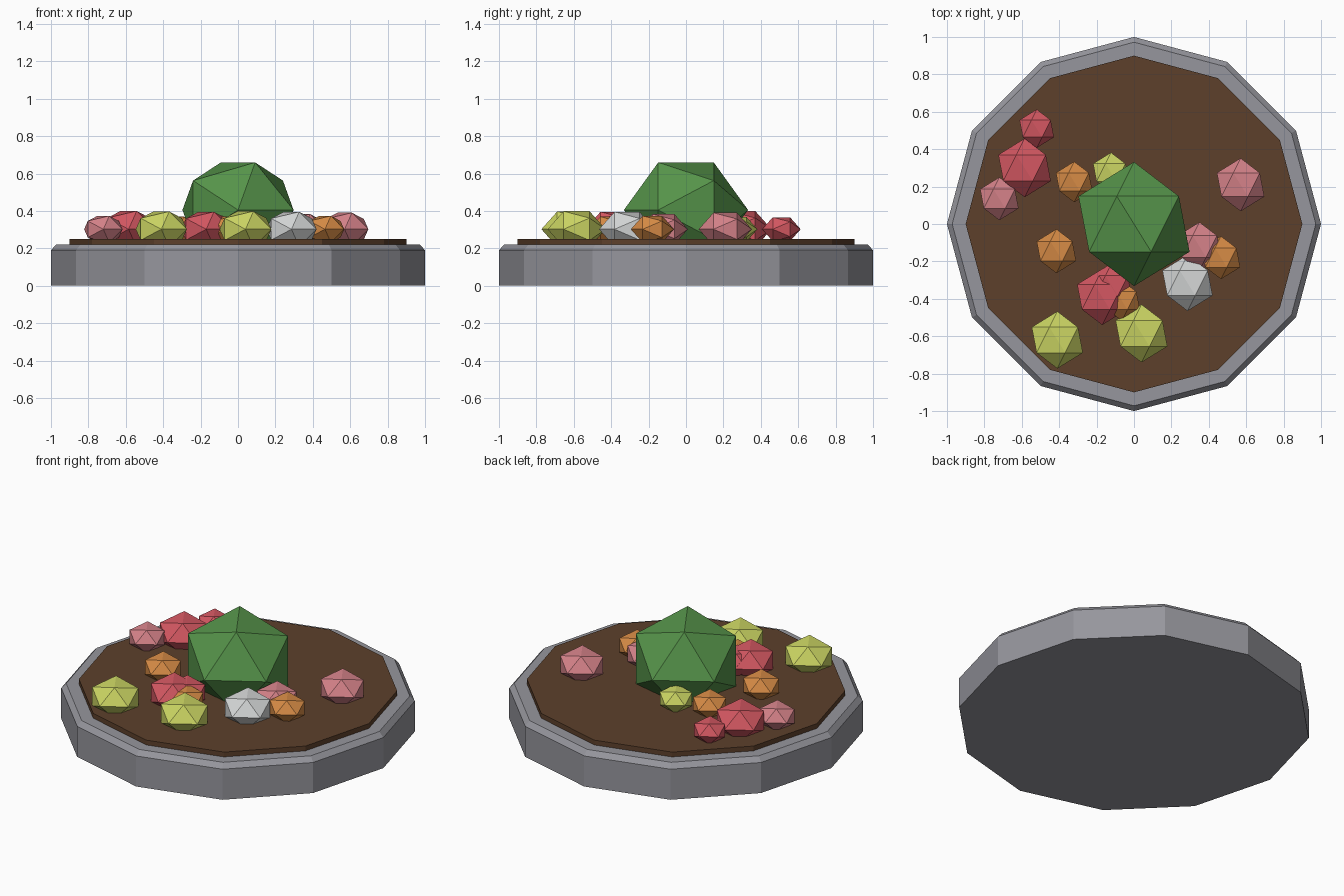
import bpy
import bmesh
from math import atan, pi, sqrt
from mathutils import Matrix, Vector

cube = bpy.data.objects.get("Cube")
if cube:
    bpy.data.objects.remove(cube, do_unlink=True)


def linear(c):
    c /= 255
    return c / 12.92 if c <= 0.04045 else ((c + 0.055) / 1.055) ** 2.4


def material(name, *rgb):
    colour = (*map(linear, rgb), 1)
    mat = bpy.data.materials.new(name)
    mat.use_nodes = True
    mat.diffuse_color = colour
    bsdf = mat.node_tree.nodes["Principled BSDF"]
    bsdf.inputs["Base Color"].default_value = colour
    bsdf.inputs["Roughness"].default_value = 0.9
    return mat


stone = material("stone grey", 150, 150, 157)
earth = material("earth brown", 93, 64, 43)
leaf = material("leaf green", 86, 148, 74)
red = material("red", 213, 88, 98)
pink = material("pink", 215, 131, 138)
orange = material("orange", 216, 140, 70)
yellow = material("yellow green", 205, 215, 100)
white = material("white", 214, 216, 216)


def add_object(name, bm, mat):
    mesh = bpy.data.meshes.new(name)
    bmesh.ops.recalc_face_normals(bm, faces=bm.faces)
    bm.to_mesh(mesh)
    bm.free()
    mesh.materials.append(mat)
    obj = bpy.data.objects.new(name, mesh)
    bpy.context.collection.objects.link(obj)
    return obj


def disc(name, profile, mat, sides=12):
    """Twelve-sided solid lofted through (radius, height) rings."""
    bm = bmesh.new()
    rings = []
    for radius, z in profile:
        rings.append([bm.verts.new(Matrix.Rotation(2 * pi * i / sides, 3, "Z")
                                   @ Vector((radius, 0, z))) for i in range(sides)])
    for low, high in zip(rings, rings[1:]):
        for i in range(sides):
            j = (i + 1) % sides
            bm.faces.new((low[i], low[j], high[j], high[i]))
    bm.faces.new(rings[0][::-1])
    bm.faces.new(rings[-1])
    return add_object(name, bm, mat)


GOLD = (1 + sqrt(5)) / 2


def clump(name, x, y, z, radius, squash, mat):
    """Flattened twenty-sided ball with one edge lying level on top."""
    bm = bmesh.new()
    for a in (-1, 1):
        for b in (-GOLD, GOLD):
            for point in ((a, 0, b), (b, a, 0), (0, b, a)):
                bm.verts.new(point)
    bmesh.ops.convex_hull(bm, input=bm.verts)
    size = radius / sqrt(1 + GOLD ** 2)
    bm.transform(Matrix.Rotation(pi / 2 + atan(1 / GOLD), 4, "Z")
                 @ Matrix.Diagonal((size, size, size * squash, 1)))
    add_object(name, bm, mat).location = (x, y, z)


# Stone planter with chamfered rim, and the soil on it
disc("stone_planter", [(1, 0), (1, 0.19), (0.972, 0.22)], stone)
disc("soil", [(0.9, 0.2), (0.9, 0.25)], earth)

# Central shrub
clump("shrub", 0, 0, 0.405, 0.332, 0.9, leaf)

# Flowers around it: x, y, radius
flowers = {
    red: [(-0.52, 0.51, 0.103), (-0.585, 0.30, 0.157),
          (-0.17, -0.39, 0.15), (-0.12, -0.33, 0.12)],
    pink: [(-0.72, 0.135, 0.115), (0.57, 0.21, 0.142), (0.35, -0.12, 0.13)],
    orange: [(-0.32, 0.225, 0.109), (-0.415, -0.145, 0.118),
             (0.465, -0.18, 0.115), (-0.065, -0.41, 0.108)],
    yellow: [(-0.123, 0.275, 0.107), (0.04, -0.585, 0.155), (-0.41, -0.62, 0.153)],
    white: [(0.286, -0.315, 0.15)],
}
for mat, spots in flowers.items():
    for i, (x, y, radius) in enumerate(spots, 1):
        clump(f"{mat.name.replace(' ', '_')}_flower_{i}", x, y, 0.302, radius, 0.73, mat)
